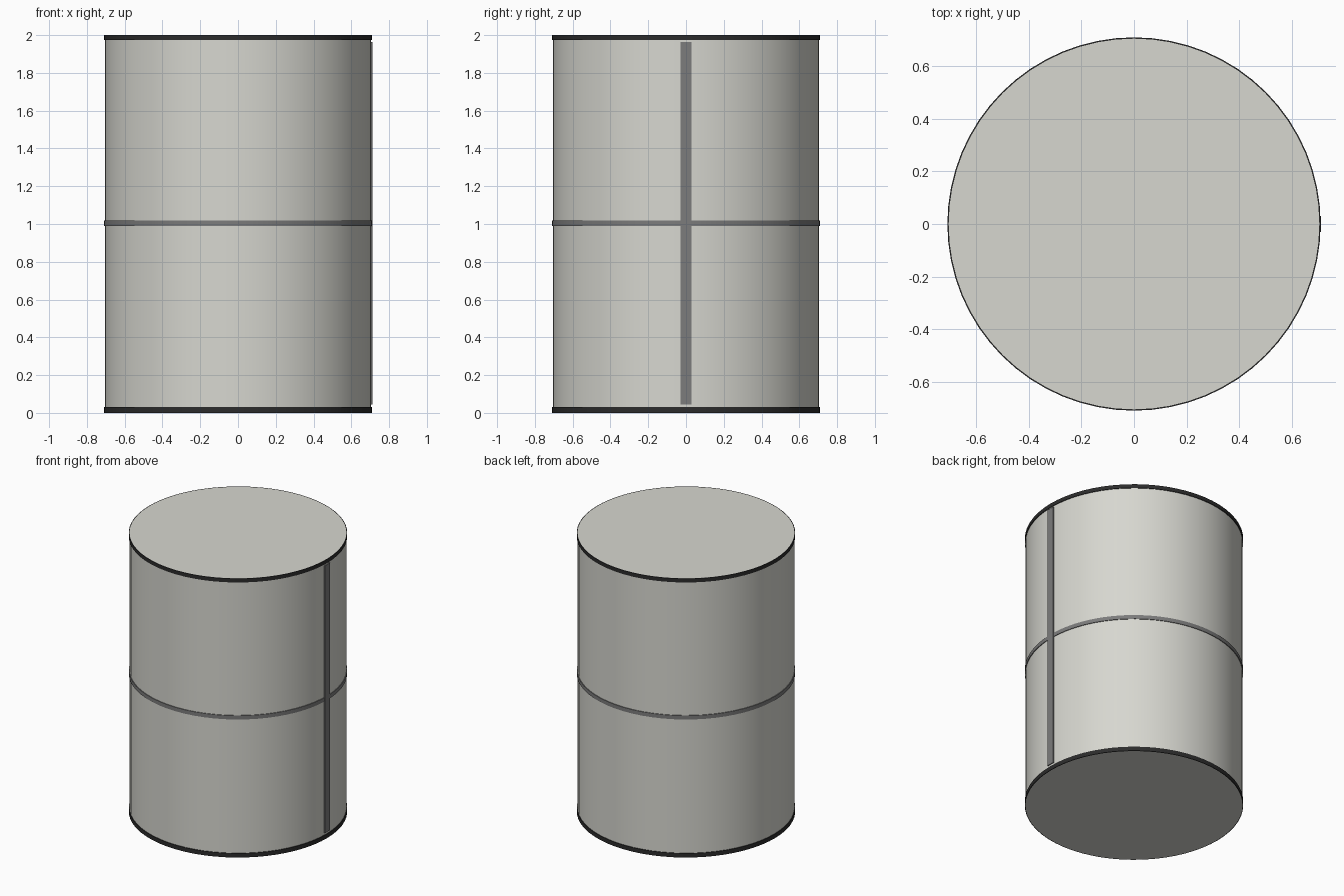
import bpy, bmesh, math

cube = bpy.data.objects.get("Cube")
if cube:
    bpy.data.objects.remove(cube, do_unlink=True)

SEGMENTS = 64
BODY_R, RIM_R = 0.705, 0.71


def material(name, color):
    m = bpy.data.materials.new(name)
    m.use_nodes = True
    m.diffuse_color = (*color, 1)
    m.node_tree.nodes["Principled BSDF"].inputs["Base Color"].default_value = (*color, 1)
    return m


def finish(bm, name, mat, smooth=True):
    bmesh.ops.recalc_face_normals(bm, faces=bm.faces)
    mesh = bpy.data.meshes.new(name)
    bm.to_mesh(mesh)
    bm.free()
    obj = bpy.data.objects.new(name, mesh)
    bpy.context.collection.objects.link(obj)
    mesh.materials.append(mat)
    if smooth:
        bpy.ops.object.select_all(action="DESELECT")
        obj.select_set(True)
        bpy.context.view_layer.objects.active = obj
        bpy.ops.object.shade_smooth_by_angle(angle=math.radians(30))
    return obj


def ring(name, z0, z1, mat, inner=BODY_R, outer=RIM_R):
    """Closed hoop with a rectangular cross-section."""
    bm = bmesh.new()
    profile = [(inner, z0), (outer, z0), (outer, z1), (inner, z1)]
    loops = []
    for i in range(SEGMENTS):
        a = math.tau * i / SEGMENTS
        loops.append([bm.verts.new((r * math.cos(a), r * math.sin(a), z)) for r, z in profile])
    for i, here in enumerate(loops):
        after = loops[(i + 1) % SEGMENTS]
        for j in range(4):
            k = (j + 1) % 4
            bm.faces.new((here[j], after[j], after[k], here[k]))
    return finish(bm, name, mat)


shell = material("pale warm grey", (0.68, 0.68, 0.63))
seam = material("mid grey", (0.20, 0.20, 0.20))
black = material("near black", (0.025, 0.025, 0.025))

# Main drum with flat ends
bm = bmesh.new()
bmesh.ops.create_cone(bm, cap_ends=True, segments=SEGMENTS, radius1=BODY_R,
                      radius2=BODY_R, depth=2)
bmesh.ops.translate(bm, verts=bm.verts, vec=(0, 0, 1))
finish(bm, "drum_body", shell)

# Dark end rims and the middle hoop
ring("bottom_rim", 0, 0.03, black)
ring("top_rim", 1.973, 2, black)
ring("middle_hoop", 0.99, 1.018, seam)

# Vertical seam strip on the +x side
bm = bmesh.new()
bmesh.ops.create_cube(bm, size=1)
bmesh.ops.scale(bm, verts=bm.verts, vec=(0.012, 0.06, 1.918))
bmesh.ops.translate(bm, verts=bm.verts, vec=(0.705, 0, 1.004))
finish(bm, "side_seam", seam, smooth=False)
